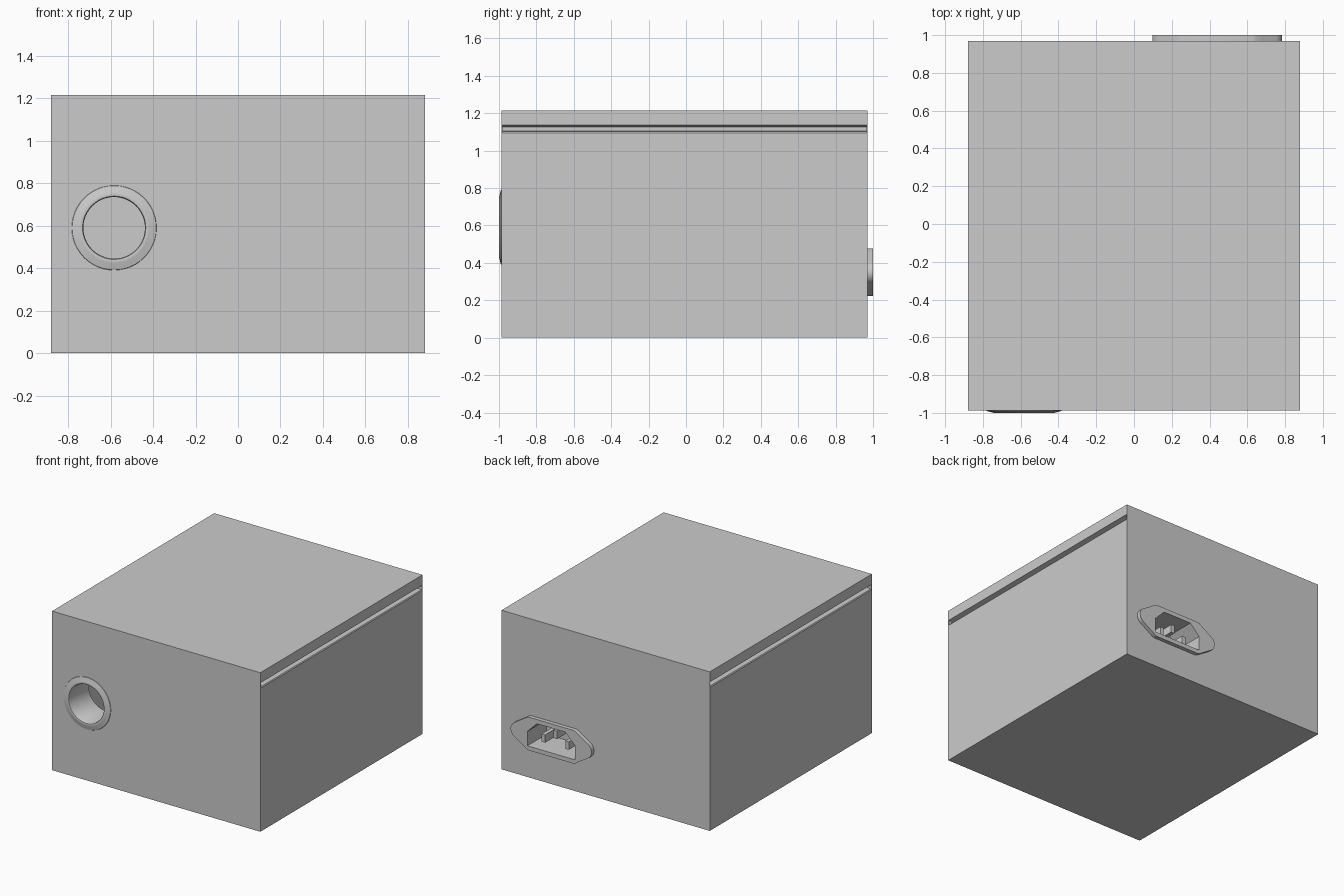
import bpy, bmesh, math

if "Cube" in bpy.data.objects:
    bpy.data.objects.remove(bpy.data.objects["Cube"])


def make(name, bm):
    bmesh.ops.recalc_face_normals(bm, faces=bm.faces)
    me = bpy.data.meshes.new(name)
    bm.to_mesh(me)
    bm.free()
    ob = bpy.data.objects.new(name, me)
    bpy.context.collection.objects.link(ob)
    return ob


def prism(name, pts, y0, y1):
    """Extrude an (x, z) outline along y."""
    bm = bmesh.new()
    a = [bm.verts.new((x, y0, z)) for x, z in pts]
    b = [bm.verts.new((x, y1, z)) for x, z in pts]
    n = len(pts)
    bm.faces.new(a)
    bm.faces.new(b)
    for i in range(n):
        j = (i + 1) % n
        bm.faces.new((a[i], a[j], b[j], b[i]))
    return make(name, bm)


def rect(x0, x1, z0, z1):
    return [(x0, z0), (x1, z0), (x1, z1), (x0, z1)]


def circle(cx, cz, r, n=48):
    return [(cx + r * math.cos(2 * math.pi * i / n),
             cz + r * math.sin(2 * math.pi * i / n)) for i in range(n)]


def smooth(ob, angle=30):
    bpy.ops.object.select_all(action='DESELECT')
    ob.select_set(True)
    bpy.context.view_layer.objects.active = ob
    bpy.ops.object.shade_smooth_by_angle(angle=math.radians(angle))


def cut(ob, *cutters):
    """Subtract the cutters and discard them."""
    for c in cutters:
        c.hide_render = True
        m = ob.modifiers.new("cut", 'BOOLEAN')
        m.operation, m.solver, m.object = 'DIFFERENCE', 'EXACT', c
        bpy.ops.object.select_all(action='DESELECT')
        bpy.context.view_layer.objects.active = ob
        ob.select_set(True)
        bpy.ops.object.modifier_apply(modifier=m.name)
        bpy.data.objects.remove(c)


SX, SZ = 0.44, 0.35      # socket centre
HX, HZ = -0.583, 0.59    # front hole centre


def socket_hex(g=0.0):
    """Socket opening with chamfered upper corners, grown by g."""
    w, b, t, c = 0.2 + g, -0.095 - g, 0.095 + g, 0.08
    return [(SX + x, SZ + z) for x, z in
            [(-w, b), (w, b), (w, t - c), (w - c, t), (-w + c, t), (-w, t - c)]]


# Hollow case with side grooves and front / rear openings
case = prism("case", rect(-0.88, 0.88, 0, 1.215), -0.987, 0.97)
groove = [(0.9, 1.095), (0.88, 1.095), (0.875, 1.102), (0.84, 1.104),
          (0.84, 1.126), (0.88, 1.136), (0.9, 1.136)]
cut(case,
    prism("cavity_cutter", rect(-0.82, 0.82, 0.03, 1.185), -0.96, 0.94),
    prism("groove_cutter_right", groove, -0.98, 0.965),
    prism("groove_cutter_left", [(-x, z) for x, z in groove], -0.98, 0.965),
    prism("hole_cutter", circle(HX, HZ, 0.155), -1.1, -0.9),
    prism("socket_cutter", socket_hex(0.008), 0.9, 1.1))

# Round lined opening in the front
profile = [(0.2, -0.986), (0.198, -0.990), (0.166, -0.998), (0.158, -1.0),
           (0.149, -0.998), (0.145, -0.99), (0.145, -0.76), (0.16, -0.76),
           (0.16, -0.986)]
bm = bmesh.new()
N = 48
rings = [[bm.verts.new((x, y, z)) for x, z in circle(HX, HZ, r, N)]
         for r, y in profile]
for k in range(len(rings)):
    a, b = rings[k], rings[(k + 1) % len(rings)]
    for i in range(N):
        j = (i + 1) % N
        bm.faces.new((a[i], a[j], b[j], b[i]))
smooth(make("front_port_liner", bm))

# Power socket flange with rounded ears
quarter = [(0.19, 0.127), (0.205, 0.122), (0.235, 0.102)]
ear = [(0.28 + 0.0625 * math.cos(math.radians(a)), 0.0625 * math.sin(math.radians(a)))
       for a in range(60, -61, -12)]
right = quarter + ear + [(x, -z) for x, z in reversed(quarter)]
outline = right + [(-x, z) for x, z in reversed(right)]
flange = prism("socket_flange", [(SX + x, SZ + z) for x, z in outline], 0.965, 1.0)
cut(flange, prism("flange_cutter", socket_hex(), 0.9, 1.1))
smooth(flange)

# Recessed socket well
well = prism("socket_well", socket_hex(0.012), 0.75, 0.968)
cut(well, prism("well_cutter", socket_hex(), 0.77, 1.1))

# Three contact blades
for i, (dx, dz) in enumerate([(-0.1, -0.03), (0, 0.025), (0.1, -0.03)]):
    x, z = SX + dx, SZ + dz
    prism(f"socket_blade_{i + 1}", rect(x - 0.015, x + 0.015, z - 0.03, z + 0.03), 0.765, 0.95)
